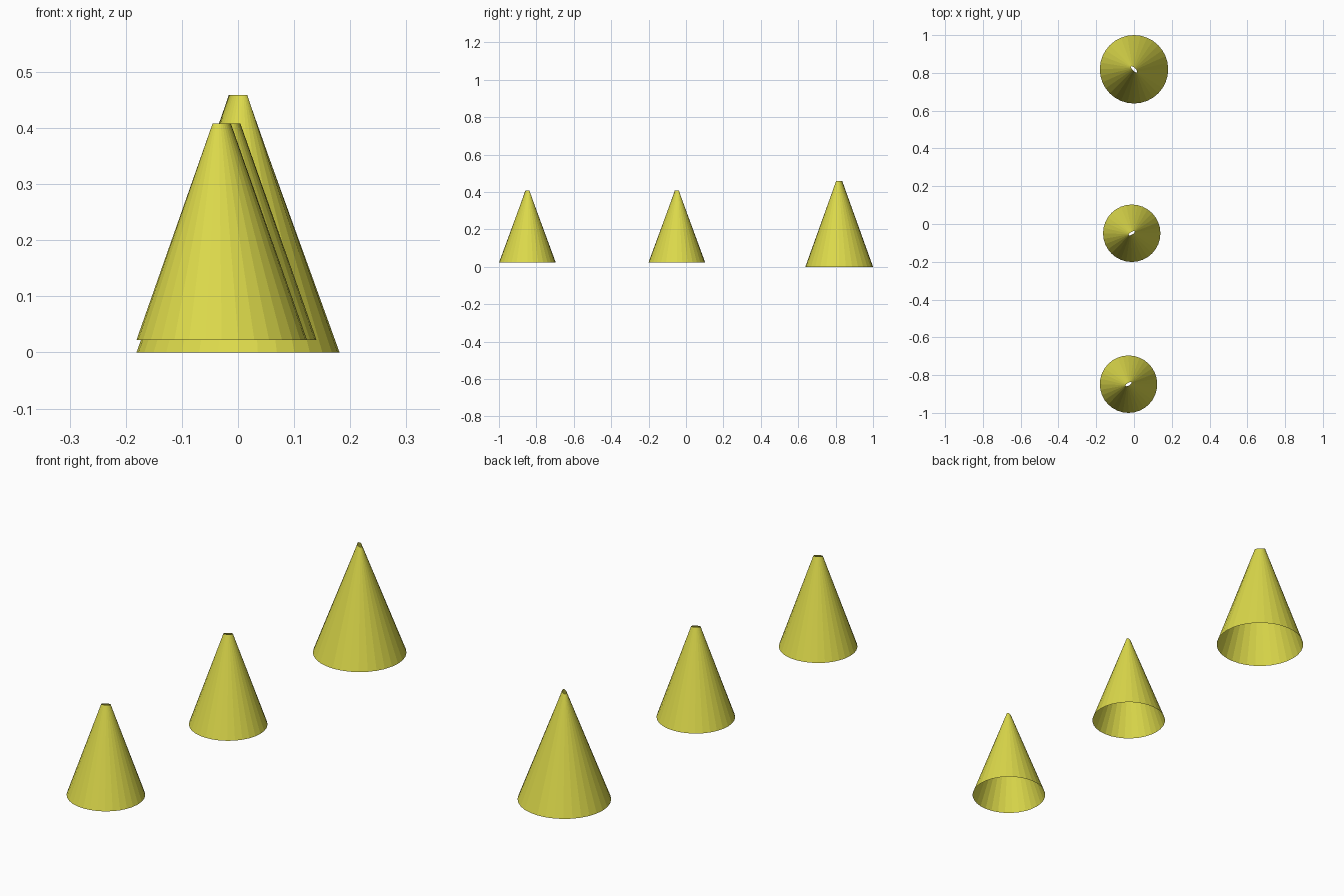
import bpy, bmesh, math

if "Cube" in bpy.data.objects:
    bpy.data.objects.remove(bpy.data.objects["Cube"])

yellow = bpy.data.materials.new("yellow")
yellow.diffuse_color = (0.72, 0.70, 0.07, 1)
yellow.use_nodes = True
yellow.node_tree.nodes["Principled BSDF"].inputs["Base Color"].default_value = yellow.diffuse_color


def open_cone(name, x, y, z0, z1, radius, tip_long, tip_short, tip_angle, sides=32):
    """Hollow cone, open below, narrowing to a flattened oval tip opening."""
    bm = bmesh.new()
    ca, sa = math.cos(tip_angle), math.sin(tip_angle)
    base, tip = [], []
    for i in range(sides):
        a = 2 * math.pi * i / sides
        base.append(bm.verts.new((radius * math.cos(a), radius * math.sin(a), z0)))
        u, v = tip_long * math.cos(a - tip_angle), tip_short * math.sin(a - tip_angle)
        tip.append(bm.verts.new((u * ca - v * sa, u * sa + v * ca, z1)))
    for i in range(sides):
        j = (i + 1) % sides
        bm.faces.new((base[i], base[j], tip[j], tip[i]))
    mesh = bpy.data.meshes.new(name)
    bm.to_mesh(mesh)
    bm.free()
    mesh.materials.append(yellow)
    obj = bpy.data.objects.new(name, mesh)
    obj.location = (x, y, 0)
    bpy.context.collection.objects.link(obj)


# One large cone at the back, two smaller raised ones in front
open_cone("large_cone", 0, 0.819, 0, 0.459, 0.181, 0.022, 0.008, math.radians(-45))
open_cone("middle_cone", -0.012, -0.049, 0.022, 0.408, 0.152, 0.0185, 0.007, math.radians(30))
open_cone("front_cone", -0.029, -0.848, 0.022, 0.408, 0.152, 0.0185, 0.007, math.radians(30))
